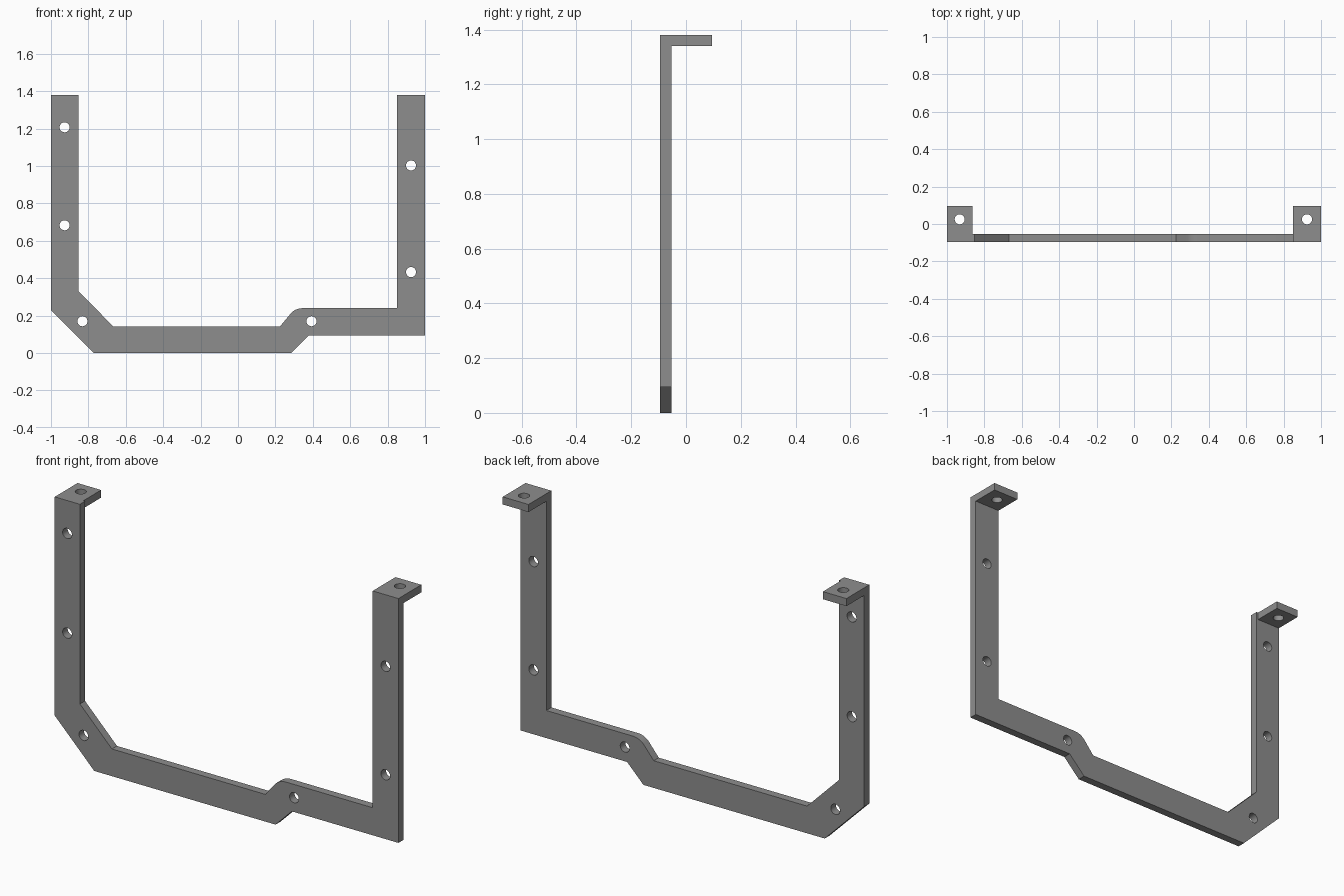
import bpy, bmesh, math
from mathutils import Matrix, Vector

if "Cube" in bpy.data.objects:
    bpy.data.objects.remove(bpy.data.objects["Cube"])

FRONT, BACK, TAB_BACK = -0.095, -0.053, 0.095
TOP, TAB_UNDER = 1.38, 1.34

steel = bpy.data.materials.new("grey_steel")
steel.diffuse_color = (0.27, 0.27, 0.27, 1)
steel.use_nodes = True
steel.node_tree.nodes["Principled BSDF"].inputs["Base Color"].default_value = steel.diffuse_color


def make_object(name, bm):
    bmesh.ops.recalc_face_normals(bm, faces=bm.faces[:])
    mesh = bpy.data.meshes.new(name)
    bm.to_mesh(mesh)
    bm.free()
    mesh.materials.append(steel)
    obj = bpy.data.objects.new(name, mesh)
    bpy.context.collection.objects.link(obj)
    return obj


def extrude_profile(name, points, y0, y1):
    """Extrude an x-z outline along y."""
    bm = bmesh.new()
    face = bm.faces.new([bm.verts.new((x, y0, z)) for x, z in points])
    moved = bmesh.ops.extrude_face_region(bm, geom=[face])["geom"]
    verts = [g for g in moved if isinstance(g, bmesh.types.BMVert)]
    bmesh.ops.translate(bm, verts=verts, vec=(0, y1 - y0, 0))
    return make_object(name, bm)


def hole_cutter(center, along_y):
    bm = bmesh.new()
    rot = Matrix.Rotation(math.pi / 2, 4, 'X') if along_y else Matrix()
    bmesh.ops.create_cone(bm, cap_ends=True, segments=24, radius1=0.027, radius2=0.027,
                          depth=0.12, matrix=Matrix.Translation(Vector(center)) @ rot)
    return make_object("hole_cutter", bm)


def combine(target, tool, operation):
    mod = target.modifiers.new(operation.lower(), 'BOOLEAN')
    mod.operation, mod.solver, mod.object = operation, 'EXACT', tool
    bpy.context.view_layer.objects.active = target
    bpy.ops.object.modifier_apply(modifier=mod.name)
    bpy.data.objects.remove(tool)


# Bent flat bar with a rounded corner on the step
r = 0.085
arc = [(0.345 - r * math.sin(a), 0.24 - r + r * math.cos(a))
       for a in (math.radians(45 * i / 6) for i in range(7))]
outline = [(-1, 0.23), (-0.77, 0), (0.285, 0), (0.38, 0.095), (1, 0.095), (1, TOP),
           (0.85, TOP), (0.85, 0.24)] + arc + [
           (0.225, 0.143), (-0.667, 0.143), (-0.853, 0.33), (-0.853, TOP), (-1, TOP)]
bracket = extrude_profile("bracket", outline, FRONT, BACK)

# Mounting tabs folded back from the top of each leg
for x0, x1 in ((-1, -0.863), (0.85, 1)):
    tab = extrude_profile("mounting_tab", [(x0, TAB_UNDER), (x1, TAB_UNDER), (x1, TOP), (x0, TOP)],
                          BACK, TAB_BACK)
    combine(bracket, tab, 'UNION')

# Screw holes through the bar and through the tabs
for x, z in ((-0.927, 1.207), (-0.927, 0.683), (-0.832, 0.17),
             (0.393, 0.17), (0.925, 1.003), (0.925, 0.433)):
    combine(bracket, hole_cutter((x, (FRONT + BACK) / 2, z), True), 'DIFFERENCE')
for x in (-0.932, 0.925):
    combine(bracket, hole_cutter((x, 0.025, TOP - 0.02), False), 'DIFFERENCE')

# Smooth hole walls, keep the plate edges crisp
bracket.select_set(True)
bpy.context.view_layer.objects.active = bracket
bpy.ops.object.shade_smooth_by_angle(angle=math.radians(30))
